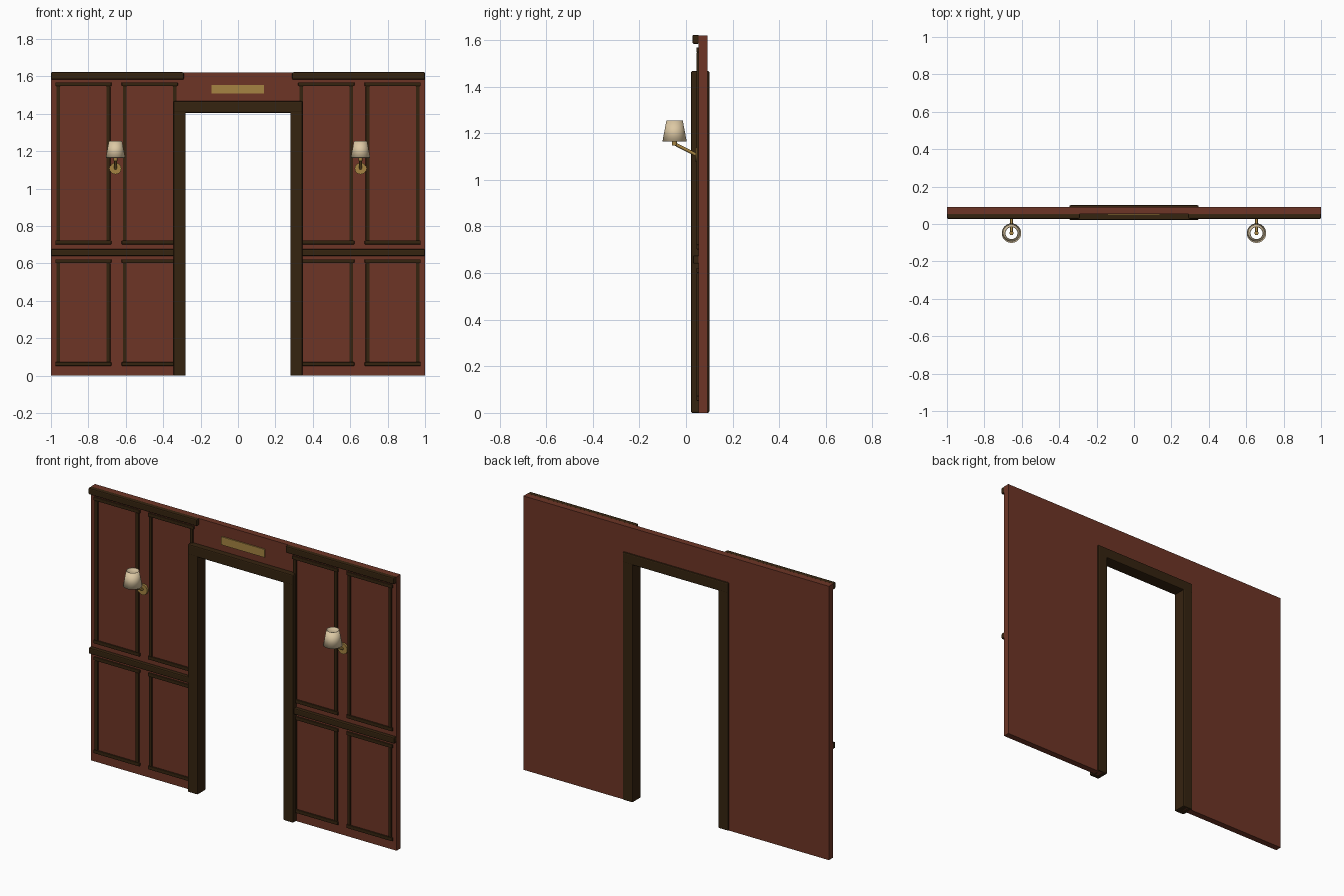
import bpy, math
from mathutils import Vector

if "Cube" in bpy.data.objects:
    bpy.data.objects.remove(bpy.data.objects["Cube"])


def material(name, rgb):
    m = bpy.data.materials.new(name)
    m.diffuse_color = (*rgb, 1)
    m.use_nodes = True
    m.node_tree.nodes["Principled BSDF"].inputs["Base Color"].default_value = m.diffuse_color
    return m


RED = material("red mahogany", (0.155, 0.036, 0.019))
DARK = material("dark walnut", (0.036, 0.017, 0.005))
BRASS = material("brass", (0.38, 0.23, 0.055))
CREAM = material("cream fabric", (0.72, 0.58, 0.37))


def finish(ob, name, mat, bevel=0):
    ob.name = name
    ob.data.materials.append(mat)
    if bevel:
        b = ob.modifiers.new("bevel", 'BEVEL')
        b.width, b.segments = bevel, 2
    return ob


def box(name, x, y, z, mat, bevel=0):
    """Box from its (low, high) limits on each axis."""
    lo, hi = (Vector(v) for v in zip(*(sorted(a) for a in (x, y, z))))
    bpy.ops.mesh.primitive_cube_add(size=1, location=(lo + hi) / 2)
    ob = bpy.context.object
    ob.scale = hi - lo
    bpy.ops.object.transform_apply(location=False, rotation=False, scale=True)
    return finish(ob, name, mat, bevel)


def rod(name, a, b, r, mat, verts=16):
    a, b = Vector(a), Vector(b)
    bpy.ops.mesh.primitive_cylinder_add(vertices=verts, radius=r, depth=(b - a).length,
                                        location=(a + b) / 2)
    ob = bpy.context.object
    ob.rotation_euler = (b - a).to_track_quat('Z', 'Y').to_euler()
    bpy.ops.object.shade_smooth_by_angle()
    return finish(ob, name, mat)


def panel_moulding(name, s, x0, x1, z0, z1):
    """Raised rectangle of four mouldings; rails run slightly past the stiles."""
    w, y = 0.02, (0.044, 0.056)
    for z in (z0, z1 - w):
        box(name + "_rail", (s * x0, s * x1), y, (z, z + w), DARK, 0.003)
    for x in (x0 + 0.006, x1 - w - 0.006):
        box(name + "_stile", (s * x, s * (x + w)), (0.045, 0.056), (z0 + w, z1 - w), DARK, 0.003)


WALL_Y = (0.054, 0.092)
for s in (-1, 1):
    # wall with cornice and chair rail
    box("wall", (s * 0.31, s), WALL_Y, (0, 1.62), RED)
    box("cornice", (s * 0.29, s), (0.028, 0.056), (1.583, 1.622), DARK, 0.006)
    box("chair_rail", (s * 0.33, s), (0.03, 0.056), (0.64, 0.676), DARK, 0.006)
    # panel mouldings
    for z0, z1 in ((0.052, 0.622), (0.702, 1.568)):
        panel_moulding("outer_moulding", s, 0.677, 0.977, z0, z1)
        panel_moulding("inner_moulding", s, 0.322, 0.622, z0, z1)
    # door jamb
    box("door_jamb", (s * 0.28, s * 0.345), (0.022, 0.1), (0, 1.467), DARK, 0.006)
    # wall lamp
    x = s * 0.655
    rod("lamp_backplate", (x, 0.056, 1.107), (x, 0.041, 1.107), 0.031, BRASS, 24)
    rod("lamp_arm", (x, 0.045, 1.107), (x, -0.05, 1.155), 0.007, BRASS)
    rod("lamp_holder", (x, -0.049, 1.148), (x, -0.049, 1.185), 0.011, BRASS)
    bpy.ops.mesh.primitive_cone_add(vertices=32, radius1=0.052, radius2=0.035, depth=0.09,
                                    end_fill_type='NOTHING', location=(x, -0.049, 1.21))
    shade = finish(bpy.context.object, "lamp_shade", CREAM)
    bpy.ops.object.shade_smooth_by_angle()
    shade.modifiers.new("thickness", 'SOLIDIFY').thickness = 0.003

# header above the doorway with its name plate
box("header_wall", (-0.31, 0.31), WALL_Y, (1.42, 1.62), RED)
box("door_lintel", (-0.345, 0.345), (0.0215, 0.1005), (1.405, 1.467), DARK, 0.006)
box("name_plate", (-0.143, 0.14), (0.047, 0.056), (1.507, 1.555), BRASS)
